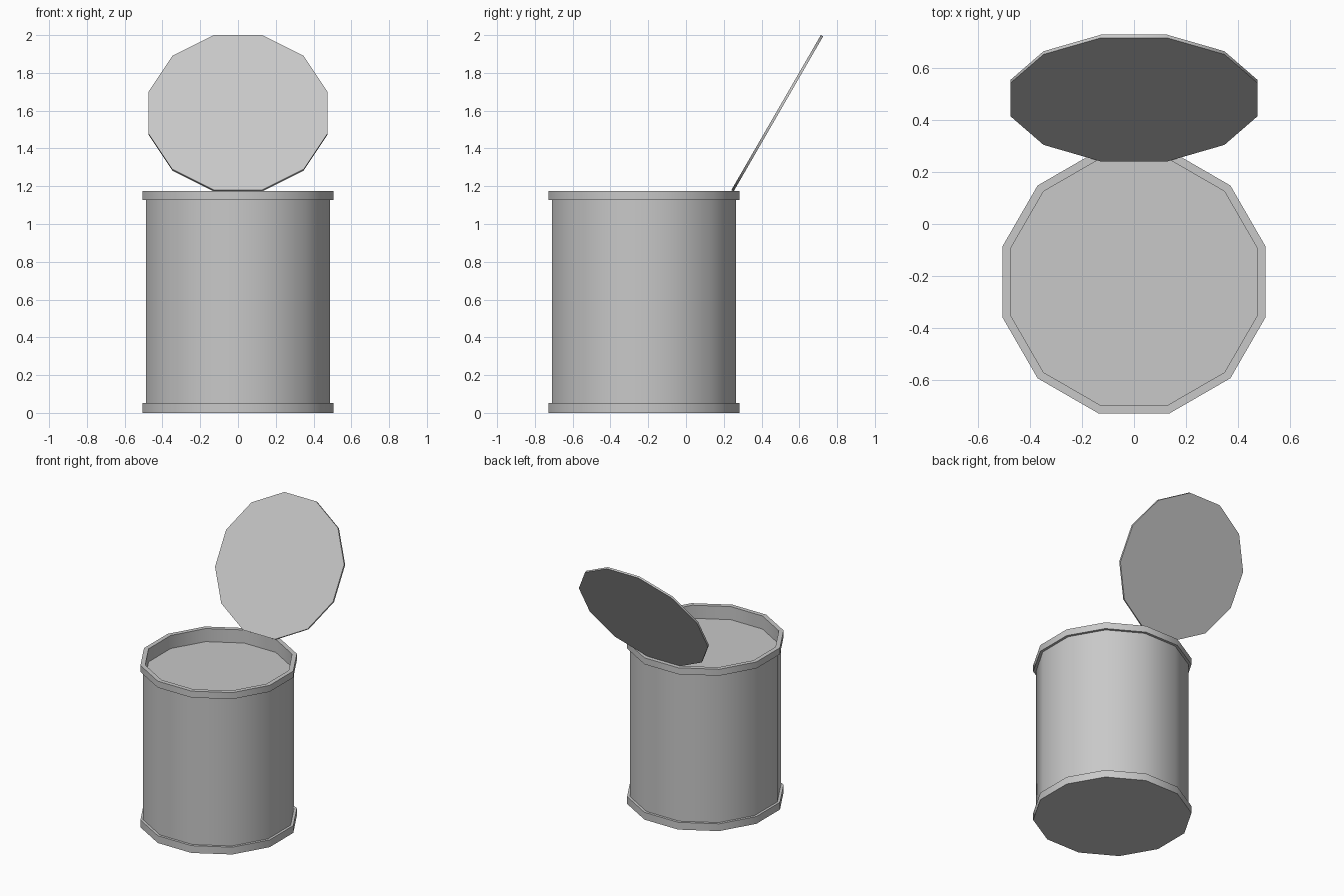
import bpy
import math
from mathutils import Matrix, Vector

cube = bpy.data.objects.get("Cube")
if cube:
    bpy.data.objects.remove(cube)

SIDES = 12
FLAT = math.cos(math.pi / SIDES)   # flat-to-centre distance over corner radius
CAN_Y = -0.222
RIM, WALL, INNER = 0.505, 0.487, 0.474   # flat-to-centre distances
HEIGHT, FILL = 1.175, 1.08
RIM_LOW, RIM_HIGH = 0.053, 1.128

metal = bpy.data.materials.new("grey metal")
metal.use_nodes = True
grey = (0.58, 0.58, 0.58, 1)
metal.diffuse_color = grey
metal.node_tree.nodes["Principled BSDF"].inputs["Base Color"].default_value = grey


def lathe(name, profile, matrix):
    """Spin a (distance, z) profile, listed from bottom outside to top, into a twelve-sided part."""
    verts, faces, rings = [], [], []
    for dist, z in profile:
        start = len(verts)
        if dist == 0:
            verts.append((0, 0, z))
            rings.append([start] * SIDES)
            continue
        for i in range(SIDES):
            a = (i + 0.5) * math.tau / SIDES
            r = dist / FLAT
            verts.append((r * math.cos(a), r * math.sin(a), z))
        rings.append(list(range(start, start + SIDES)))
    for low, high in zip(rings, rings[1:]):
        if low[0] == low[1]:
            faces.append(high[::-1])       # flat cap facing down
        elif high[0] == high[1]:
            faces.append(low)              # flat cap facing up
        else:
            for i in range(SIDES):
                j = (i + 1) % SIDES
                faces.append((low[i], low[j], high[j], high[i]))
    mesh = bpy.data.meshes.new(name)
    mesh.from_pydata([matrix @ Vector(v) for v in verts], [], faces)
    mesh.materials.append(metal)
    obj = bpy.data.objects.new(name, mesh)
    bpy.context.collection.objects.link(obj)
    bpy.ops.object.select_all(action='DESELECT')
    obj.select_set(True)
    bpy.context.view_layer.objects.active = obj
    bpy.ops.object.shade_smooth_by_angle(angle=math.radians(35))
    return obj


# Can: base with rim, wall, top rim with its inner wall, and the surface inside
place = Matrix.Translation((0, CAN_Y, 0))
lathe("bottom_rim", [(0, 0), (RIM, 0), (RIM, RIM_LOW), (WALL, RIM_LOW)], place)
lathe("can_wall", [(WALL, RIM_LOW), (WALL, RIM_HIGH)], place)
lathe("top_rim", [(WALL, RIM_HIGH), (RIM, RIM_HIGH), (RIM, HEIGHT),
                  (INNER, HEIGHT), (INNER, FILL)], place)
lathe("contents", [(INNER, FILL), (0, FILL)], place)

# Opened lid, tipped back from the rear rim
t = 0.007
tilt = Matrix.Translation((0, 0.483, 1.5865)) @ Matrix.Rotation(math.radians(60), 4, 'X')
lathe("lid", [(0, -t), (INNER, -t), (INNER, t), (0, t)], tilt)
